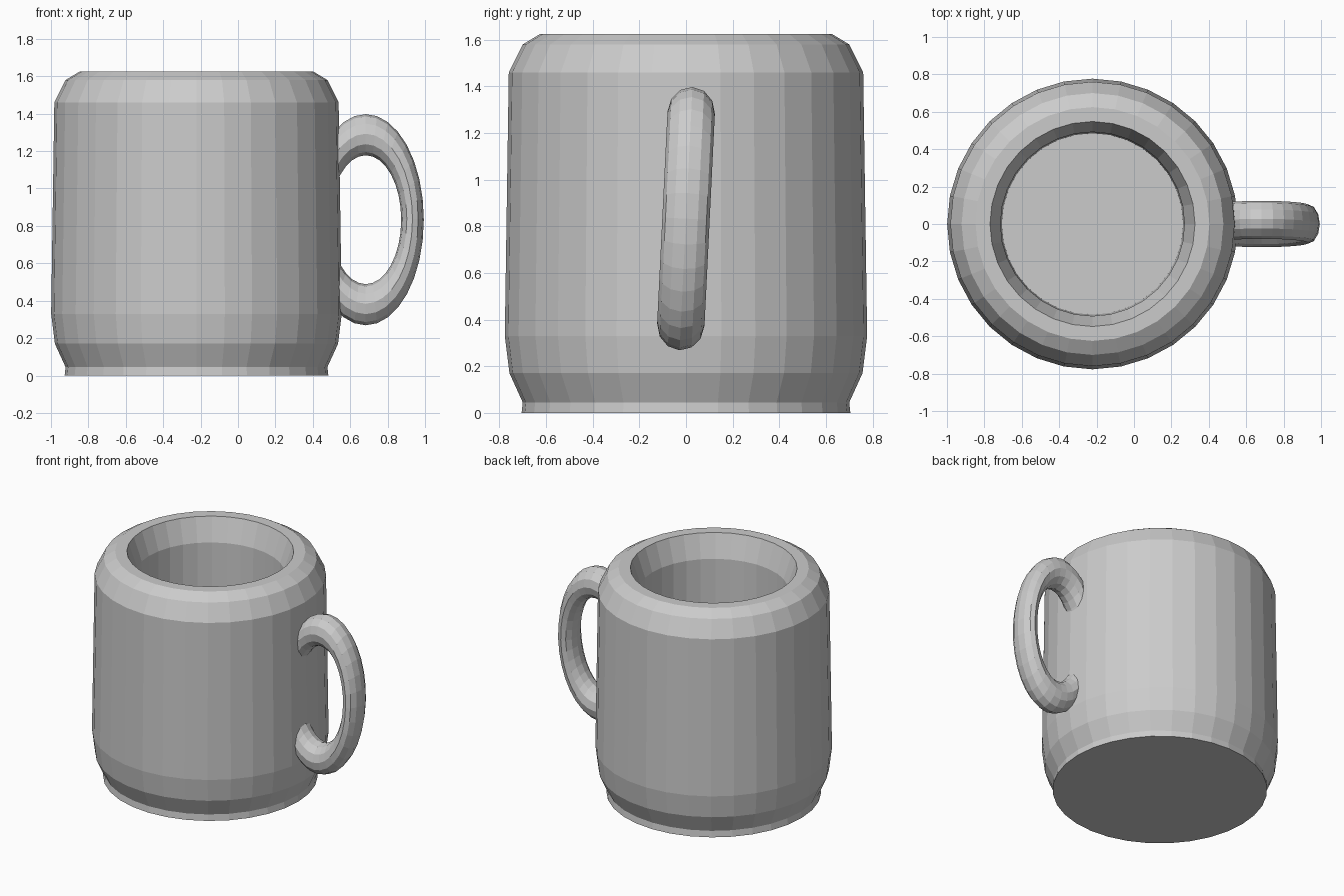
import bpy, bmesh, math

if "Cube" in bpy.data.objects:
    bpy.data.objects.remove(bpy.data.objects["Cube"])

SEGMENTS = 32
CENTRE_X = -0.222


def lathe(name, profile, segments, location):
    """Spin an (r, z) profile round z; both ends are closed with flat caps."""
    bm = bmesh.new()
    rings = []
    for r, z in profile:
        rings.append([bm.verts.new((r * math.cos(2 * math.pi * i / segments),
                                    r * math.sin(2 * math.pi * i / segments), z))
                      for i in range(segments)])
    for a, b in zip(rings, rings[1:]):
        for i in range(segments):
            j = (i + 1) % segments
            bm.faces.new((a[i], a[j], b[j], b[i]))
    bm.faces.new(rings[0][::-1])
    bm.faces.new(rings[-1])
    mesh = bpy.data.meshes.new(name)
    bm.to_mesh(mesh)
    bm.free()
    obj = bpy.data.objects.new(name, mesh)
    obj.location = location
    bpy.context.collection.objects.link(obj)
    return obj


# Mug body: foot, rounded shoulder, tapering wall, bevelled rim, hollow inside
lathe("mug_body", [
    (0.705, 0.0), (0.70, 0.045), (0.757, 0.17), (0.777, 0.33),
    (0.76, 1.46), (0.70, 1.58), (0.625, 1.625),
    (0.548, 1.625), (0.492, 1.46), (0.485, 0.2),
], SEGMENTS, (CENTRE_X, 0, 0))

# Handle: stretched ring, leaning slightly, its inner side buried in the wall
bpy.ops.mesh.primitive_torus_add(
    major_segments=32, minor_segments=12, major_radius=1.0, minor_radius=0.242,
    location=(0.683, 0, 0.833), rotation=(math.radians(87.2), 0, 0))
handle = bpy.context.object
handle.name = "handle"
handle.scale = (0.25, 0.455, 0.42)
